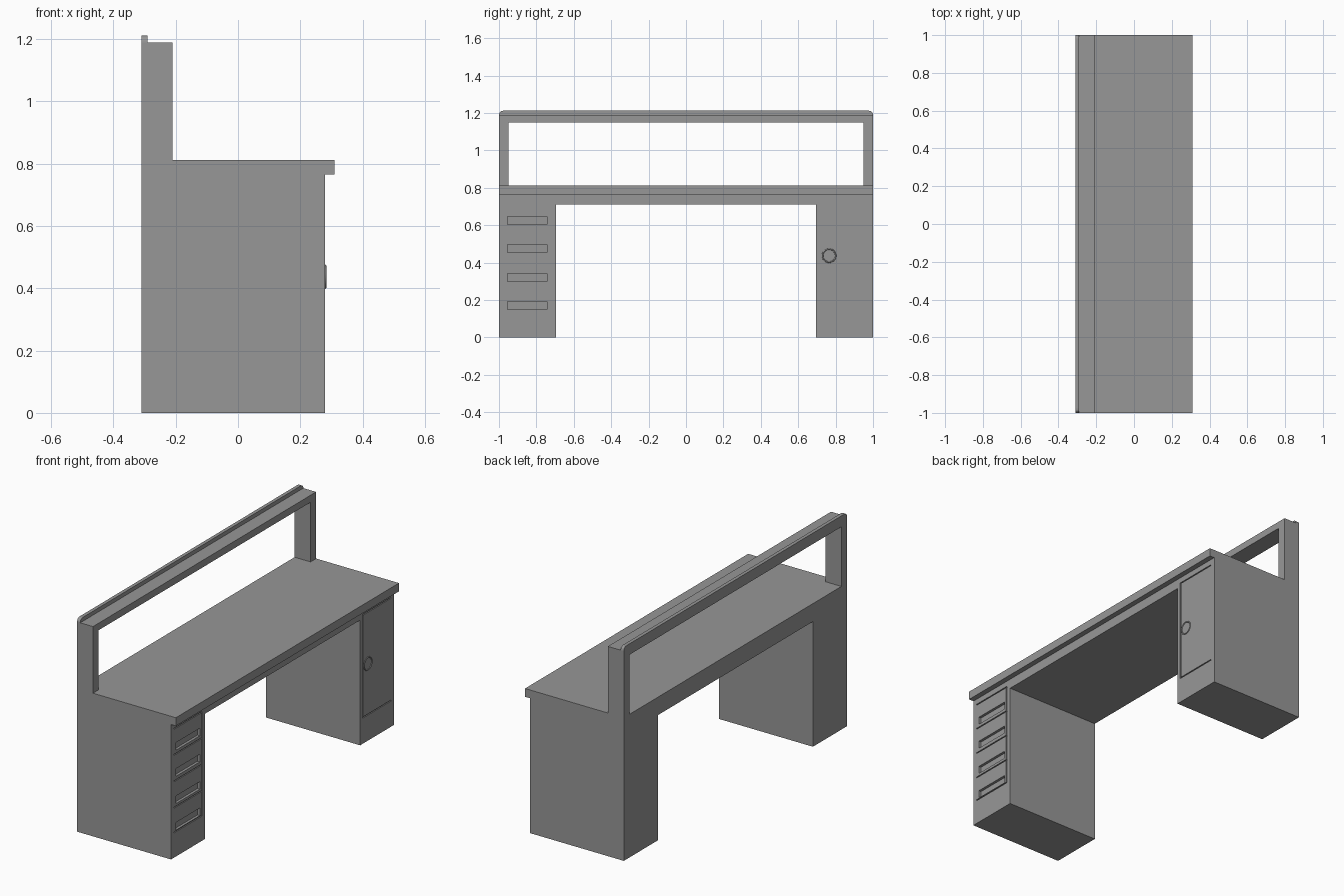
import bpy
import bmesh
import math

cube = bpy.data.objects.get("Cube")
if cube:
    bpy.data.objects.remove(cube, do_unlink=True)

grey = bpy.data.materials.new("plain grey")
grey.use_nodes = True
GREY = (0.31, 0.31, 0.31, 1)
grey.diffuse_color = GREY
grey.node_tree.nodes["Principled BSDF"].inputs["Base Color"].default_value = GREY

BACK, FRONT = -0.31, 0.28


def finish(name, bm):
    bmesh.ops.recalc_face_normals(bm, faces=bm.faces)
    mesh = bpy.data.meshes.new(name)
    bm.to_mesh(mesh)
    bm.free()
    mesh.materials.append(grey)
    obj = bpy.data.objects.new(name, mesh)
    bpy.context.collection.objects.link(obj)
    return obj


def extrude_profile(name, points, x0, x1):
    """Extrude a (y, z) outline from x0 to x1."""
    bm = bmesh.new()
    face = bm.faces.new([bm.verts.new((x0, y, z)) for y, z in points])
    grown = bmesh.ops.extrude_face_region(bm, geom=[face])["geom"]
    moved = [v for v in grown if isinstance(v, bmesh.types.BMVert)]
    bmesh.ops.translate(bm, verts=moved, vec=(x1 - x0, 0, 0))
    return finish(name, bm)


def mirrored(half):
    """Complete a symmetric outline from its +y half."""
    return half + [(-y, z) for y, z in reversed(half)]


def rect(y0, y1, z0, z1):
    return [(y0, z0), (y1, z0), (y1, z1), (y0, z1)]


# Twin pedestals joined by the apron
body = extrude_profile("pedestals_and_apron", mirrored(
    [(0.695, 0.71), (0.695, 0), (1, 0), (1, 0.765)]), BACK, FRONT)

# Worktop with front overhang
extrude_profile("worktop", rect(-1, 1, 0.765, 0.812), BACK, 0.31)

# Rear frame: two posts and the top rail
extrude_profile("rear_frame", mirrored(
    [(0.95, 1.15), (0.95, 0.812), (1, 0.812), (1, 1.19)]), BACK, -0.21)

# Raised lip with rounded ends
r = 0.022
arc = [(1 - r + r * math.cos(a), 1.19 + r * math.sin(a))
       for a in (math.radians(15 * i) for i in range(7))]
extrude_profile("rail_lip", mirrored(arc), BACK, -0.29)


def carve(name, outline, depth):
    """Sink a recess into the pedestal fronts."""
    cutter = extrude_profile(name, outline, FRONT - depth, FRONT + 0.02)
    cutter.hide_render = True
    mod = body.modifiers.new(name, "BOOLEAN")
    mod.operation = "DIFFERENCE"
    mod.solver = "EXACT"
    mod.object = cutter
    bpy.context.view_layer.objects.active = body
    bpy.ops.object.modifier_apply(modifier=mod.name)
    bpy.data.objects.remove(cutter, do_unlink=True)


# Drawer gaps and finger slots
GAP = 0.006
for z in (0.14, 0.28, 0.43, 0.58, 0.728):
    carve("drawer_gap", rect(-0.975, -0.722, z, z + GAP), GAP)
carve("drawer_side_gap", rect(-0.728, -0.722, 0.14, 0.734), GAP)
for z in (0.15, 0.3, 0.455, 0.603):
    carve("finger_slot", rect(-0.955, -0.742, z, z + 0.043), 0.015)

# Door gaps
for z in (0.145, 0.728):
    carve("door_gap", rect(0.716, 0.972, z, z + GAP), GAP)
carve("door_side_gap", rect(0.716, 0.722, 0.145, 0.734), GAP)

# Round door pull
bpy.ops.mesh.primitive_torus_add(
    major_radius=0.035, minor_radius=0.004, major_segments=32, minor_segments=8,
    location=(FRONT, 0.765, 0.437), rotation=(0, math.pi / 2, 0))
pull = bpy.context.object
pull.name = "door_pull"
pull.data.materials.append(grey)
bpy.ops.object.shade_smooth_by_angle()
